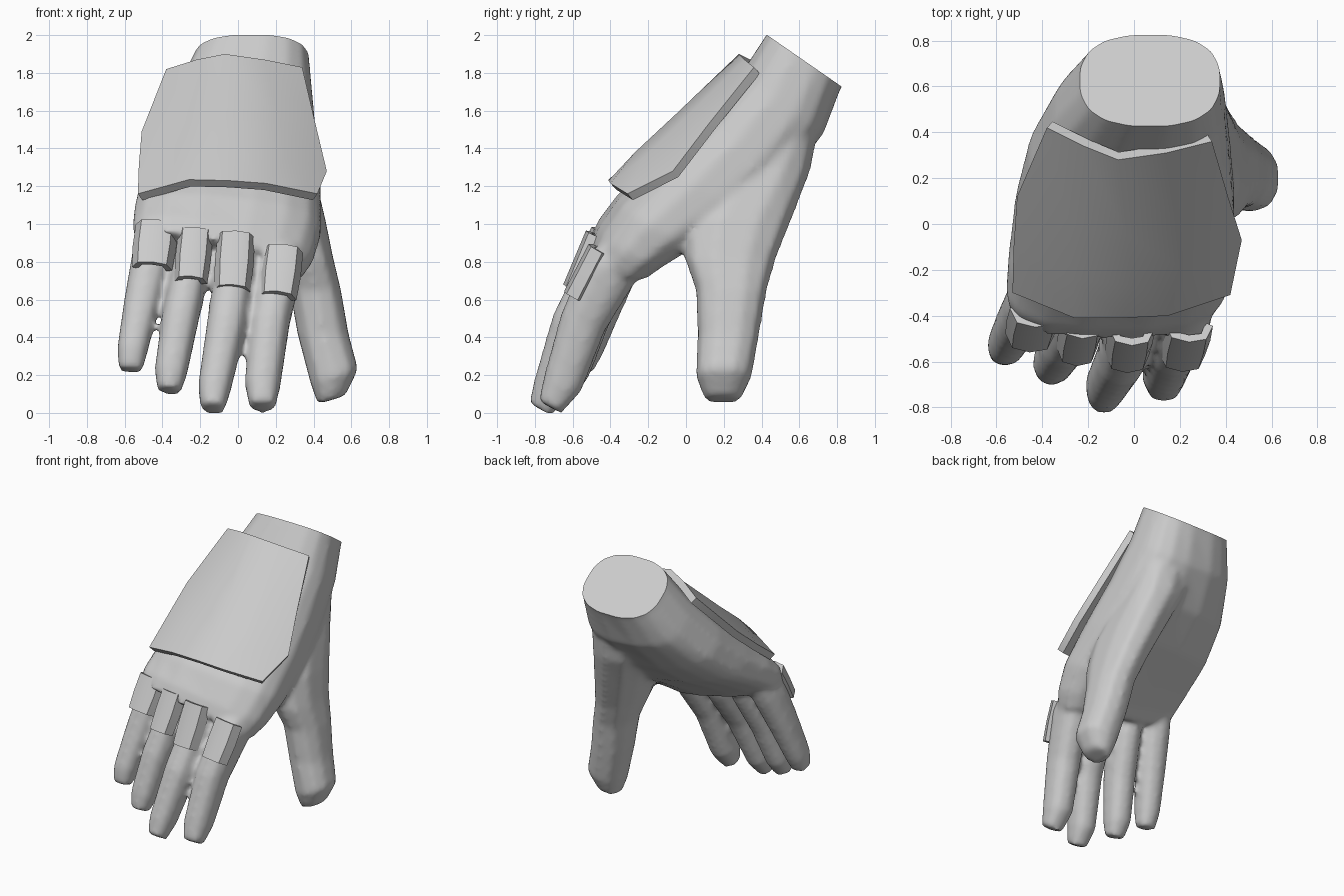
import bpy, bmesh, math
from mathutils import Vector

cube = bpy.data.objects.get("Cube")
if cube:
    bpy.data.objects.remove(cube, do_unlink=True)

grey = bpy.data.materials.new("light_grey")
grey.use_nodes = True
COL = (0.6, 0.6, 0.6, 1)
grey.diffuse_color = COL
grey.node_tree.nodes["Principled BSDF"].inputs["Base Color"].default_value = COL


def make_object(name, bm):
    bmesh.ops.recalc_face_normals(bm, faces=bm.faces)
    me = bpy.data.meshes.new(name)
    bm.to_mesh(me)
    bm.free()
    me.materials.append(grey)
    ob = bpy.data.objects.new(name, me)
    bpy.context.collection.objects.link(ob)
    return ob


def smooth_shade(ob, angle):
    bpy.ops.object.select_all(action='DESELECT')
    ob.select_set(True)
    bpy.context.view_layer.objects.active = ob
    bpy.ops.object.shade_smooth_by_angle(angle=math.radians(angle))


def loft(bm, rings):
    """Skin a list of closed rings and cap both ends."""
    vs = [[bm.verts.new(p) for p in r] for r in rings]
    n = len(rings[0])
    for a, b in zip(vs, vs[1:]):
        for i in range(n):
            j = (i + 1) % n
            bm.faces.new((a[i], a[j], b[j], b[i]))
    bm.faces.new(vs[0])
    bm.faces.new(vs[-1][::-1])


def oval(center, u, v, n, power=0.85):
    """Slightly squared ellipse spanned by half axes u and v."""
    pts = []
    for i in range(n):
        t = 2 * math.pi * (i + 0.5) / n
        c, s = math.cos(t), math.sin(t)
        c = math.copysign(abs(c) ** power, c)
        s = math.copysign(abs(s) ** power, s)
        pts.append(Vector(center) + u * c + v * s)
    return pts


def sheet(name, rows, thickness):
    """Open grid of points given thickness towards the hand."""
    bm = bmesh.new()
    vs = [[bm.verts.new(p) for p in r] for r in rows]
    for a, b in zip(vs, vs[1:]):
        for i in range(len(a) - 1):
            bm.faces.new((a[i], b[i], b[i + 1], a[i + 1]))
    bm.normal_update()
    back = {v: bm.verts.new(v.co - v.normal * thickness) for r in vs for v in r}
    rim = [e for e in bm.edges if e.is_boundary]
    for f in list(bm.faces):
        bm.faces.new([back[v] for v in reversed(f.verts)])
    for e in rim:
        a, b = e.verts
        bm.faces.new((a, b, back[b], back[a]))
    smooth_shade(make_object(name, bm), 45)


hand_bm = bmesh.new()

# Palm and wrist: back point, palm point (y, z), x range, tilt, palm hollow.
# The first section overshoots the wrist and is trimmed later.
sections = [
    ((.52, 2.13), (.91, 1.86), -.18, .36, 0, 0),
    ((.43, 2.00), (.82, 1.73), -.23, .37, 0, 0),
    ((.30, 1.80), (.74, 1.47), -.34, .39, 0, .05),
    ((.09, 1.57), (.58, 1.22), -.45, .41, 0, .12),
    ((-.15, 1.34), (.36, 1.03), -.51, .43, .03, .15),
    ((-.36, 1.14), (.08, .88), -.54, .43, .10, .13),
    ((-.46, 1.00), (-.10, .80), -.55, .39, .16, .08),
    ((-.50, .91), (-.20, .75), -.53, .34, .20, .03),
]
rings = []
for (dy, dz), (py, pz), x0, x1, tilt, hollow in sections:
    xc, w = (x0 + x1) / 2, (x1 - x0) / 2
    mid = Vector((xc, (dy + py) / 2, (dz + pz) / 2))
    half = Vector((0, (dy - py) / 2, (dz - pz) / 2))
    ring = oval(mid, half * 1.03, Vector((w * 1.03, 0, 0)), 16, 0.78)
    for p in ring:
        side = (p.x - xc) / w
        depth = max(0, -(p - mid).dot(half) / half.length_squared)
        p += half.normalized() * hollow * depth * (1 - side) / 2
        p.z -= tilt * side * w
    rings.append(ring)
loft(hand_bm, rings)

# Thumb: x range, y range, height
thumb = [
    (-.02, .36, .42, .71, 1.55), (.02, .41, .18, .66, 1.28),
    (.12, .47, -.01, .56, 1.02), (.20, .51, -.01, .48, .82),
    (.27, .55, .05, .43, .65), (.31, .59, .06, .39, .42),
    (.38, .64, .05, .35, .19), (.42, .57, .10, .29, .07),
]
rings = []
for x0, x1, y0, y1, z in thumb:
    ring = oval(((x0 + x1) / 2, (y0 + y1) / 2, z), Vector(((x1 - x0) / 2, 0, 0)),
                Vector((0, (y1 - y0) / 2, 0)), 10)
    if z < .25:
        for p in ring:
            p.z += .3 * (p.x - .5)
    rings.append(ring)
loft(hand_bm, rings)

# Fingers: centre points from root to tip with half width and half depth
fingers = [
    # index
    [(.24, -.27, .93, .09, .09), (.225, -.40, .76, .115, .15),
     (.17, -.545, .48, .107, .127), (.13, -.655, .15, .098, .108),
     (.13, -.72, .03, .07, .07)],
    # middle
    [(.01, -.28, .95, .08, .09), (-.01, -.42, .77, .11, .15),
     (-.06, -.59, .47, .107, .127), (-.125, -.71, .13, .09, .105),
     (-.135, -.77, .02, .065, .07)],
    # ring
    [(-.22, -.27, .97, .07, .08), (-.24, -.39, .80, .10, .14),
     (-.305, -.52, .50, .10, .12), (-.355, -.605, .22, .09, .098),
     (-.365, -.645, .115, .065, .065)],
    # pinky
    [(-.43, -.24, .99, .08, .08), (-.45, -.34, .85, .11, .13),
     (-.51, -.44, .58, .097, .11), (-.56, -.53, .33, .083, .092),
     (-.57, -.56, .225, .065, .065)],
]
for path in fingers:
    pts = [Vector(p[:3]) for p in path]
    rings = []
    for i, p in enumerate(path):
        t = (pts[min(i + 1, len(pts) - 1)] - pts[max(i - 1, 0)]).normalized()
        side = (Vector((1, 0, 0)) - t * t.x).normalized()
        rings.append(oval(pts[i], side * p[3], t.cross(side) * p[4], 10))
    loft(hand_bm, rings)

# Fuse palm, thumb and fingers into one soft skin
hand = make_object("hand", hand_bm)
fuse = hand.modifiers.new("fuse", 'REMESH')
fuse.mode = 'VOXEL'
fuse.voxel_size = 0.02
soften = hand.modifiers.new("soften", 'SMOOTH')
soften.factor = 0.5
soften.iterations = 8
graph = bpy.context.evaluated_depsgraph_get()
skin = bpy.data.meshes.new_from_object(hand.evaluated_get(graph))
hand.modifiers.clear()

# Trim the wrist with a clean slanted cut and close it
bm = bmesh.new()
bm.from_mesh(skin)
cut = bmesh.ops.bisect_plane(bm, geom=bm.verts[:] + bm.edges[:] + bm.faces[:],
                             plane_co=(0, .43, 2.0), plane_no=(0, .27, .39),
                             clear_outer=True)
bmesh.ops.contextual_create(
    bm, geom=[e for e in cut["geom_cut"] if isinstance(e, bmesh.types.BMEdge)])
bmesh.ops.recalc_face_normals(bm, faces=bm.faces)
bm.to_mesh(hand.data)
bm.free()
bpy.data.meshes.remove(skin)
smooth_shade(hand, 60)

# Knuckle guards: top centre, bottom centre, half width
guards = {
    "index": ((.24, -.515, .895), (.21, -.645, .645), .105),
    "middle": ((-.01, -.53, .965), (-.03, -.65, .68), .10),
    "ring": ((-.225, -.50, .985), (-.25, -.62, .725), .092),
    "pinky": ((-.43, -.45, 1.025), (-.455, -.56, .80), .112),
}
for name, (a, b, w) in guards.items():
    a, b = Vector(a), Vector(b)
    t = (b - a).normalized()
    side = (Vector((1, 0, 0)) - t * t.x).normalized()
    inward = t.cross(side)
    if inward.y < 0:
        inward = -inward
    prof = [(-1, .085), (-.72, .018), (0, 0), (.72, .018), (1, .085)]
    rows = [[c + side * w * s * k + inward * d for s, d in prof]
            for c, k in ((a, 1.0), (a.lerp(b, .5), 1.03), (b, .95))]
    sheet(name + "_knuckle_guard", rows, .035)

# Plate on the back of the hand, wrist edge to knuckle edge
sheet("back_plate", [
    [(-.38, .42, 1.82), (-.22, .34, 1.87), (-.07, .28, 1.90), (.14, .31, 1.87), (.34, .36, 1.83)],
    [(-.51, .12, 1.49), (-.28, .00, 1.57), (-.03, -.05, 1.585), (.22, -.01, 1.555), (.41, .12, 1.53)],
    [(-.525, -.10, 1.31), (-.27, -.24, 1.385), (.00, -.27, 1.38), (.25, -.22, 1.355), (.47, -.07, 1.28)],
    [(-.53, -.30, 1.16), (-.26, -.41, 1.235), (-.05, -.41, 1.23), (.15, -.40, 1.215), (.42, -.31, 1.16)],
], .05)
